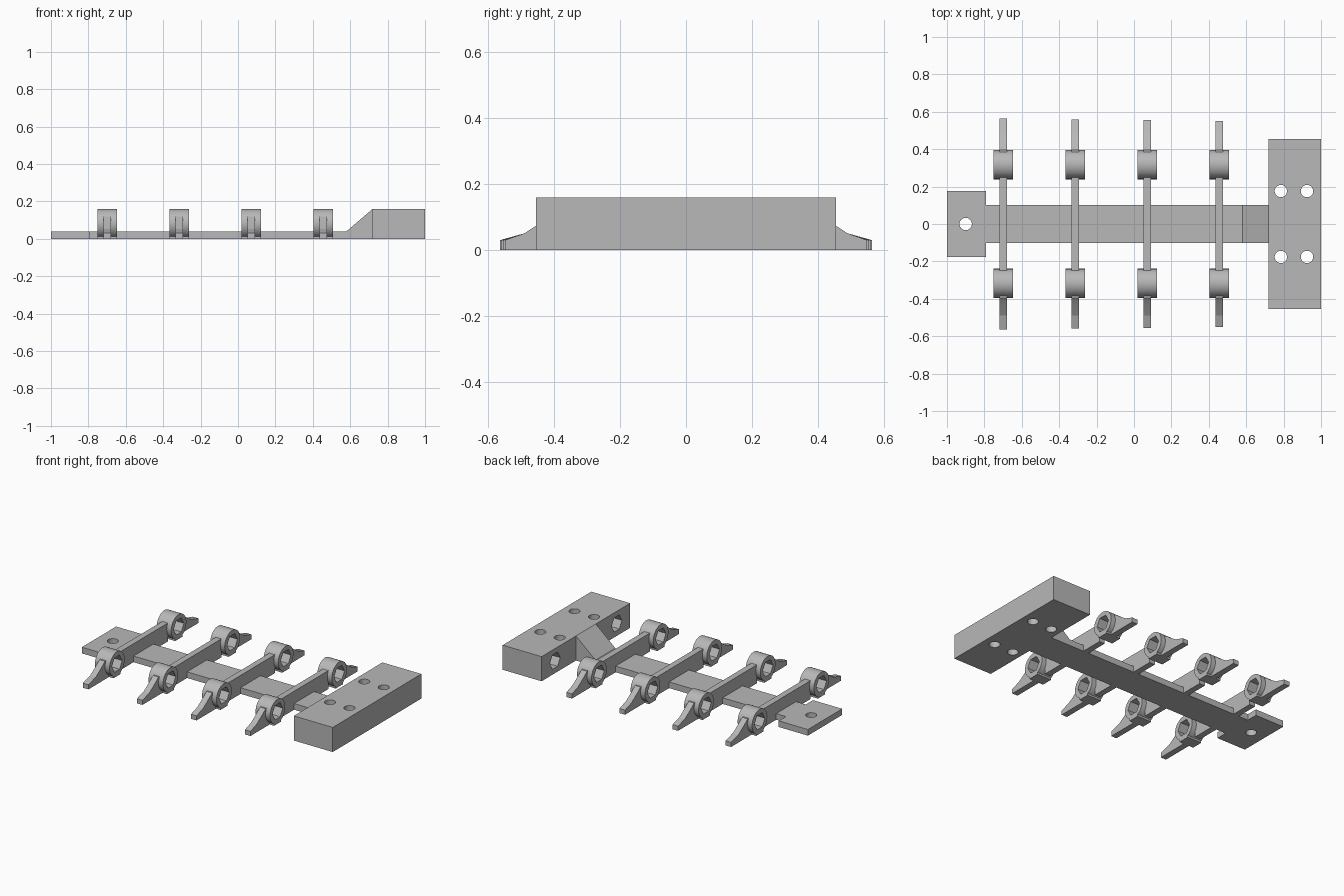
import bpy, bmesh, math
from mathutils import Matrix, Vector

cube = bpy.data.objects.get("Cube")
if cube:
    bpy.data.objects.remove(cube, do_unlink=True)

grey = bpy.data.materials.new("plain_grey")
grey.use_nodes = True
grey.diffuse_color = (0.48, 0.48, 0.48, 1)
grey.node_tree.nodes["Principled BSDF"].inputs["Base Color"].default_value = grey.diffuse_color


def finish(name, bm):
    bmesh.ops.recalc_face_normals(bm, faces=bm.faces)
    mesh = bpy.data.meshes.new(name)
    bm.to_mesh(mesh)
    bm.free()
    mesh.materials.append(grey)
    obj = bpy.data.objects.new(name, mesh)
    bpy.context.collection.objects.link(obj)
    return obj


def box(name, x0, x1, y0, y1, z0, z1):
    bm = bmesh.new()
    size = Matrix.Diagonal((x1 - x0, y1 - y0, z1 - z0, 1))
    mid = Matrix.Translation(((x0 + x1) / 2, (y0 + y1) / 2, (z0 + z1) / 2))
    bmesh.ops.create_cube(bm, size=1, matrix=mid @ size)
    return finish(name, bm)


def prism(name, points, shift):
    """Extrude a closed outline along a vector."""
    bm = bmesh.new()
    face = bm.faces.new([bm.verts.new(p) for p in points])
    out = bmesh.ops.extrude_face_region(bm, geom=[face])
    verts = [v for v in out["geom"] if isinstance(v, bmesh.types.BMVert)]
    bmesh.ops.translate(bm, verts=verts, vec=Vector(shift))
    return finish(name, bm)


def rod_x(name, sides, radius, x, y, z, length):
    ring = [(x - length / 2,
             y + radius * math.cos(math.tau * i / sides),
             z + radius * math.sin(math.tau * i / sides)) for i in range(sides)]
    return prism(name, ring, (length, 0, 0))


def rod_z(name, radius, x, y):
    ring = [(x + radius * math.cos(math.tau * i / 32),
             y + radius * math.sin(math.tau * i / 32), -0.1) for i in range(32)]
    return prism(name, ring, (0, 0, 0.4))


def activate(obj):
    bpy.ops.object.select_all(action='DESELECT')
    obj.select_set(True)
    bpy.context.view_layer.objects.active = obj


def cut(obj, cutters):
    activate(obj)
    for c in cutters:
        mod = obj.modifiers.new("hole", 'BOOLEAN')
        mod.operation = 'DIFFERENCE'
        mod.solver = 'EXACT'
        mod.object = c
        bpy.ops.object.modifier_apply(modifier=mod.name)
        bpy.data.objects.remove(c, do_unlink=True)


def smooth(obj):
    activate(obj)
    bpy.ops.object.shade_smooth_by_angle(angle=math.radians(30))


RING_Y, RING_Z, RING_R, HEX_R = 0.317, 0.081, 0.078, 0.053
HOLE_R = 0.033

# Head block with four screw holes and two blind hexagonal sockets
block = box("head_block", 0.72, 1.0, -0.455, 0.455, 0, 0.16)
cut(block, [rod_z("screw_cutter", HOLE_R, x, y) for x in (0.785, 0.925) for y in (-0.176, 0.176)]
    + [rod_x("socket_cutter", 6, HEX_R, 0.72, s * RING_Y, RING_Z, 0.3) for s in (-1, 1)])
smooth(block)

# End plate with a screw hole
plate = box("end_plate", -1, -0.79, -0.176, 0.176, 0, 0.04)
cut(plate, [rod_z("plate_cutter", HOLE_R, -0.9, 0)])
smooth(plate)

# Spine that ramps up to the block
prism("spine", [(x, -0.102, z) for x, z in
                ((-0.79, 0), (0.72, 0), (0.72, 0.16), (0.58, 0.04), (-0.79, 0.04))],
      (0, 0.204, 0))

# Cross ribs, each carrying a ring, a foot and a claw on both ends
claw_profile = ((0.33, 0), (0.35, 0.02), (0.38, 0.08), (0.378, 0.118), (0.395, 0.118),
                (0.425, 0.095), (0.455, 0.074), (0.49, 0.051))
for i in range(4):
    x = -0.7 + 0.385 * i
    tip = 0.565 - 0.005 * i
    box("cross_rib", x - 0.02, x + 0.02, -0.25, 0.25, 0, 0.12)
    for s, side in ((-1, "front"), (1, "back")):
        ring = rod_x(side + "_ring", 48, RING_R, x, s * RING_Y, RING_Z, 0.104)
        cut(ring, [rod_x("bore_cutter", 6, HEX_R, x, s * RING_Y, RING_Z, 0.3)])
        smooth(ring)
        y0, y1 = sorted((s * 0.28, s * 0.354))
        box(side + "_foot", x - 0.052, x + 0.052, y0, y1, 0, 0.015)
        outline = claw_profile + ((tip, 0.03), (tip, 0))
        prism(side + "_claw", [(x - 0.02, s * y, z) for y, z in outline], (0.04, 0, 0))
